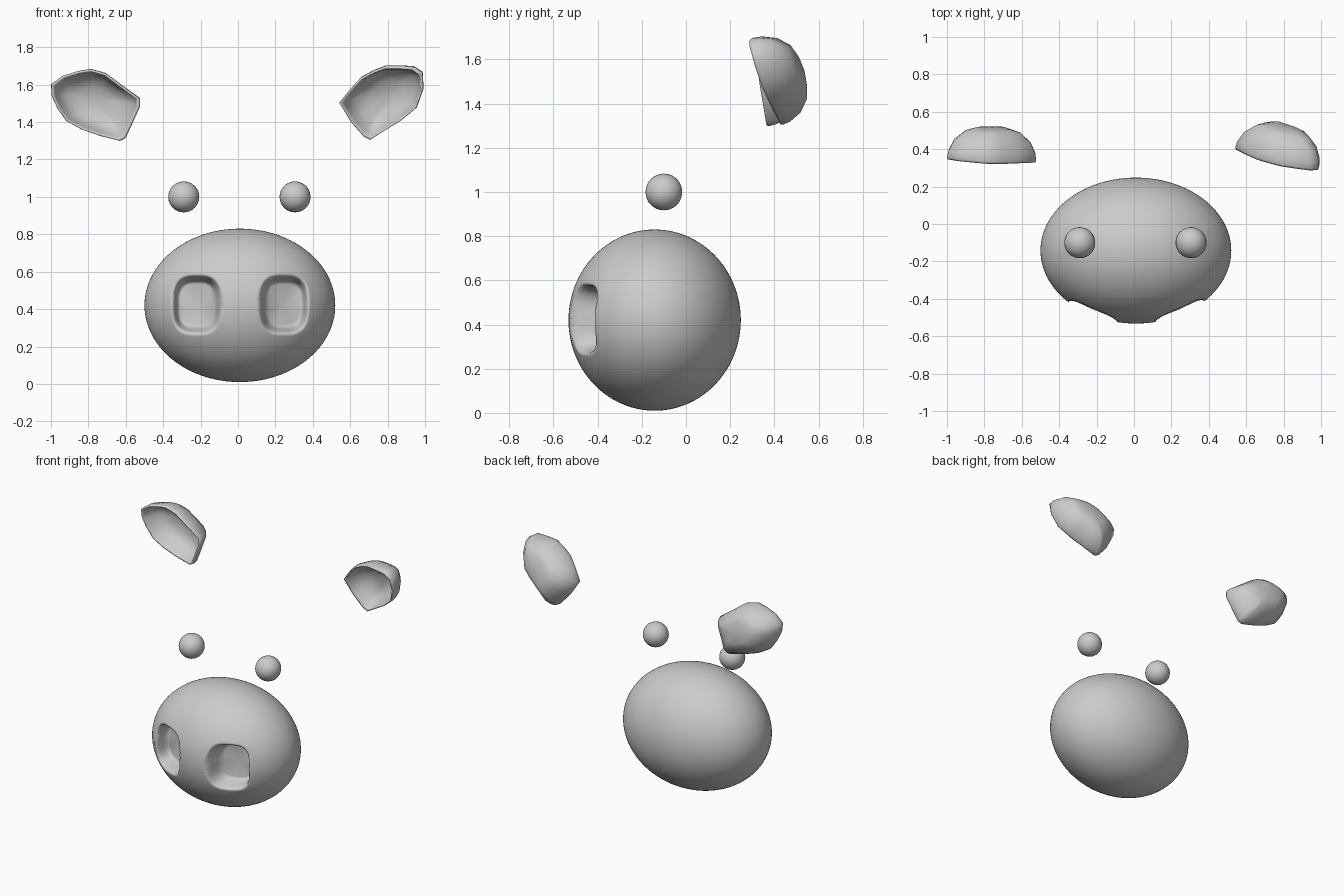
import bpy, bmesh
from mathutils import Vector, Matrix

if "Cube" in bpy.data.objects:
    bpy.data.objects.remove(bpy.data.objects["Cube"])


def finish(name, bm):
    bmesh.ops.recalc_face_normals(bm, faces=bm.faces)
    mesh = bpy.data.meshes.new(name)
    bm.to_mesh(mesh)
    bm.free()
    for p in mesh.polygons:
        p.use_smooth = True
    obj = bpy.data.objects.new(name, mesh)
    bpy.context.collection.objects.link(obj)
    return obj


def ellipsoid(center, radii, segs, rings):
    # poles point along y
    bm = bmesh.new()
    bmesh.ops.create_uvsphere(bm, u_segments=segs, v_segments=rings, radius=1)
    bmesh.ops.rotate(bm, verts=bm.verts, matrix=Matrix.Rotation(1.5707963, 3, 'X'))
    bmesh.ops.scale(bm, verts=bm.verts, vec=radii)
    bmesh.ops.translate(bm, verts=bm.verts, vec=center)
    return bm


# Snout with two nostrils pressed into the front
bm = ellipsoid((0.01, -0.142, 0.42), (0.51, 0.39, 0.41), 180, 120)
for v in bm.verts:
    if v.co.y > -0.142:
        continue
    for cx in (-0.22, 0.245):
        u, w = abs(v.co.x - cx) / 0.115, abs(v.co.z - 0.425) / 0.14
        r = (u ** 3 + w ** 3) ** (1 / 3)
        t = min(max((1.15 - r) / 0.32, 0), 1)
        if t > 0:
            v.co.y += t * t * (3 - 2 * t) * (0.11 + 0.04 * max(0, 1 - r * r))
            break
finish("snout", bm)

# Eyes
for side, x in (("left", -0.29), ("right", 0.305)):
    finish("eye_" + side, ellipsoid((x, -0.1, 1.0), (0.083,) * 3, 24, 16))

# Bowl profile of an ear from back to inside: (outline scale, depth)
PROFILE = [(0.4, 0.168), (0.62, 0.152), (0.86, 0.103), (0.98, 0.045), (1.0, 0.012),
           (0.985, 0.0), (0.94, 0.0), (0.91, 0.015), (0.84, 0.06), (0.68, 0.105), (0.4, 0.13)]


def ear(name, outline, center, plane):
    # rim lies in the plane y = a + b*x + c*z, bowl goes back along its normal
    a, b, c = plane
    normal = Vector((-b, 1, -c)).normalized()

    def point(x, z, depth):
        return Vector((x, a + b * x + c * z, z)) + normal * depth

    bm = bmesh.new()
    cx, cz = center
    rings = [[bm.verts.new(point(cx + (x - cx) * s, cz + (z - cz) * s, d))
              for x, z in outline] for s, d in PROFILE]
    n = len(outline)
    for r0, r1 in zip(rings, rings[1:]):
        for i in range(n):
            j = (i + 1) % n
            bm.faces.new((r0[i], r0[j], r1[j], r1[i]))
    for ring, depth in ((rings[0], 0.172), (rings[-1], 0.14)):
        tip = bm.verts.new(point(cx, cz, depth))
        for i in range(n):
            bm.faces.new((ring[i], ring[(i + 1) % n], tip))
    finish(name, bm)


# Ears, each with its own outline and tilt
ear("ear_left",
    [(-1.0, 1.60), (-0.94, 1.645), (-0.86, 1.67), (-0.79, 1.682), (-0.71, 1.66), (-0.615, 1.59),
     (-0.525, 1.525), (-0.525, 1.48), (-0.60, 1.315), (-0.63, 1.297), (-0.74, 1.325),
     (-0.84, 1.36), (-0.92, 1.405), (-0.965, 1.47), (-0.998, 1.54)],
    (-0.77, 1.50), (0.509, -0.059, -0.139))
ear("ear_right",
    [(0.54, 1.50), (0.595, 1.57), (0.655, 1.635), (0.72, 1.67), (0.785, 1.695), (0.87, 1.695),
     (0.94, 1.69), (0.985, 1.66), (0.99, 1.575), (0.955, 1.475), (0.87, 1.405),
     (0.78, 1.35), (0.705, 1.302), (0.67, 1.32), (0.60, 1.40)],
    (0.78, 1.51), (0.899, -0.151, -0.279))
